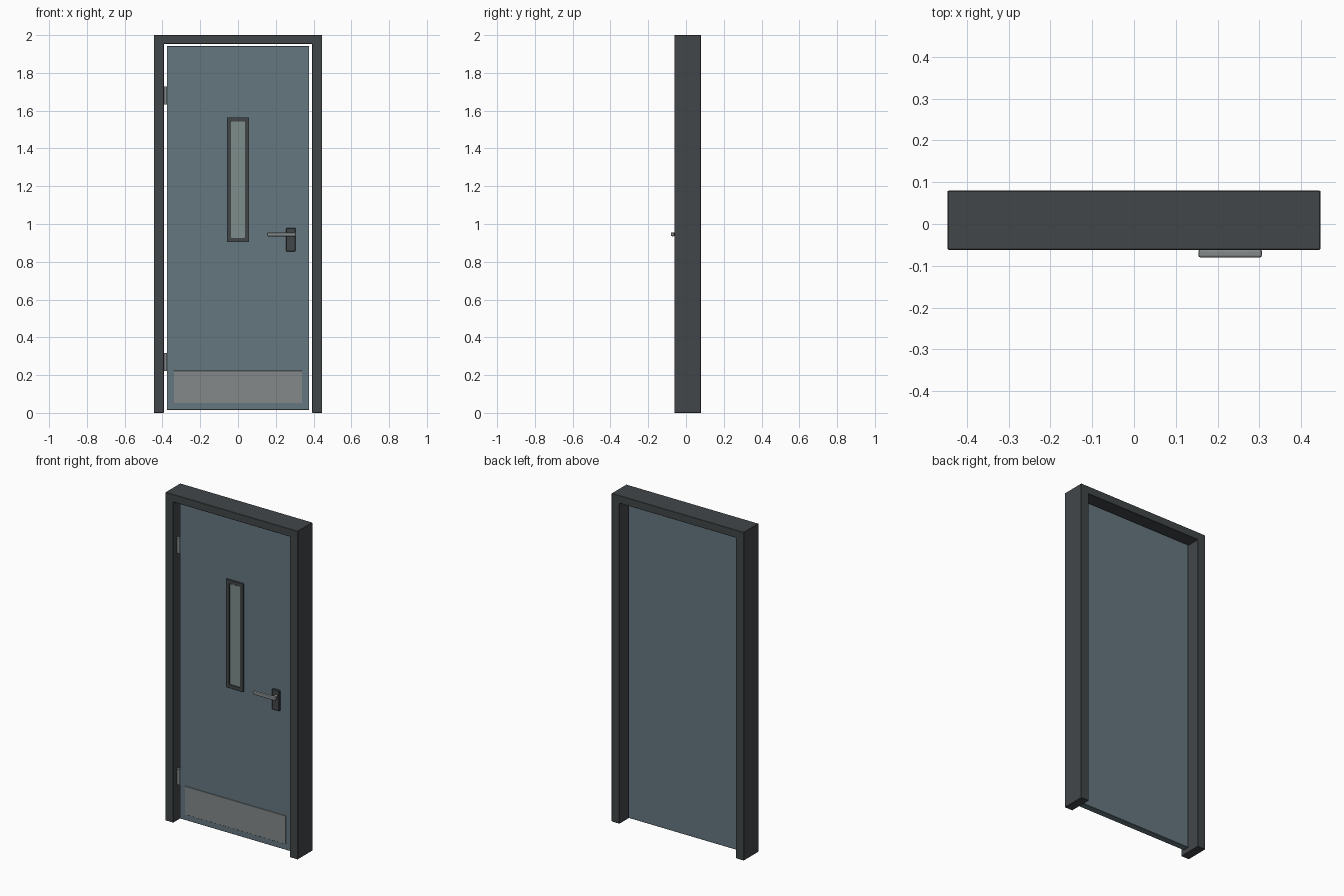
import bpy, bmesh

if "Cube" in bpy.data.objects:
    bpy.data.objects.remove(bpy.data.objects["Cube"])


def material(name, rgb):
    m = bpy.data.materials.new(name)
    m.diffuse_color = (*rgb, 1)
    m.use_nodes = True
    m.node_tree.nodes["Principled BSDF"].inputs["Base Color"].default_value = m.diffuse_color
    return m


DARK = material("dark_metal", (0.055, 0.062, 0.066))
BLUE = material("blue_grey_paint", (0.13, 0.185, 0.215))
STEEL = material("brushed_steel", (0.23, 0.25, 0.25))
GLASS = material("glass", (0.21, 0.27, 0.26))


def finish(obj, name, mat, bevel=0, segments=1):
    obj.name = obj.data.name = name
    obj.data.materials.append(mat)
    if bevel:
        mod = obj.modifiers.new("bevel", "BEVEL")
        mod.width, mod.segments = bevel, segments
        mod.limit_method = "ANGLE"
    return obj


def box(name, x, y, z, mat, bevel=0, segments=1):
    """Box from (min, max) ranges on each axis."""
    bpy.ops.mesh.primitive_cube_add(size=1)
    o = bpy.context.object
    for v in o.data.vertices:
        for i, (a, b) in enumerate((x, y, z)):
            v.co[i] = a if v.co[i] < 0 else b
    return finish(o, name, mat, bevel, segments)


def cylinder(name, r, depth, loc, mat, rot=(0, 0, 0)):
    bpy.ops.mesh.primitive_cylinder_add(vertices=16, radius=r, depth=depth, location=loc, rotation=rot)
    o = finish(bpy.context.object, name, mat)
    bpy.ops.object.shade_smooth_by_angle()
    return o


def prism(name, loops, y0, y1, mat, bevel=0):
    """Extrude quads given as xz outlines along y, as one joined solid."""
    bm = bmesh.new()
    for loop in loops:
        bm.faces.new([bm.verts.new((x, y0, z)) for x, z in loop])
    bmesh.ops.remove_doubles(bm, verts=bm.verts, dist=1e-5)
    ext = bmesh.ops.extrude_face_region(bm, geom=bm.faces[:], use_keep_orig=True)
    for v in ext["geom"]:
        if isinstance(v, bmesh.types.BMVert):
            v.co.y = y1
    bmesh.ops.recalc_face_normals(bm, faces=bm.faces)
    me = bpy.data.meshes.new(name)
    bm.to_mesh(me)
    bm.free()
    o = bpy.data.objects.new(name, me)
    bpy.context.collection.objects.link(o)
    return finish(o, name, mat, bevel)


def ring(xo, xi, zo, zi):
    """Mitred quads between an outer and an inner rectangle."""
    a = [(-xo, zo[0]), (xo, zo[0]), (xo, zo[1]), (-xo, zo[1])]
    b = [(-xi, zi[0]), (xi, zi[0]), (xi, zi[1]), (-xi, zi[1])]
    return [[a[i], a[(i + 1) % 4], b[(i + 1) % 4], b[i]] for i in range(4)]


FRONT, BACK = -0.024, 0.016  # door leaf faces

# Door frame: two jambs and a head
prism("door_frame", ring(0.446, 0.392, (0, 2), (0, 1.953))[1:], -0.062, 0.08, DARK, 0.002)

# Door leaf
box("door_leaf", (-0.377, 0.377), (FRONT, BACK), (0.016, 1.942), BLUE, 0.002)

# Vision window on the front
prism("window_trim", ring(0.058, 0.036, (0.905, 1.564), (0.927, 1.542)), FRONT - 0.01, FRONT + 0.002, DARK, 0.001)
box("window_glass", (-0.037, 0.037), (FRONT - 0.004, FRONT + 0.002), (0.926, 1.543), GLASS)

# Kick plate
box("kick_plate", (-0.34, 0.34), (FRONT - 0.003, FRONT + 0.001), (0.052, 0.224), STEEL, 0.001)

# Handle: backplate, spindle and lever
box("handle_backplate", (0.255, 0.304), (FRONT - 0.014, FRONT + 0.002), (0.855, 0.98), DARK, 0.003)
cylinder("handle_spindle", 0.009, 0.04, (0.285, FRONT - 0.028, 0.945), STEEL, (1.5708, 0, 0))
box("handle_lever", (0.154, 0.306), (-0.08, -0.061), (0.935, 0.955), STEEL, 0.005, 2)

# Hinge knuckles in the left gap
for name, z in (("lower_hinge", 0.27), ("upper_hinge", 1.68)):
    cylinder(name, 0.009, 0.095, (-0.384, FRONT, z), STEEL)
